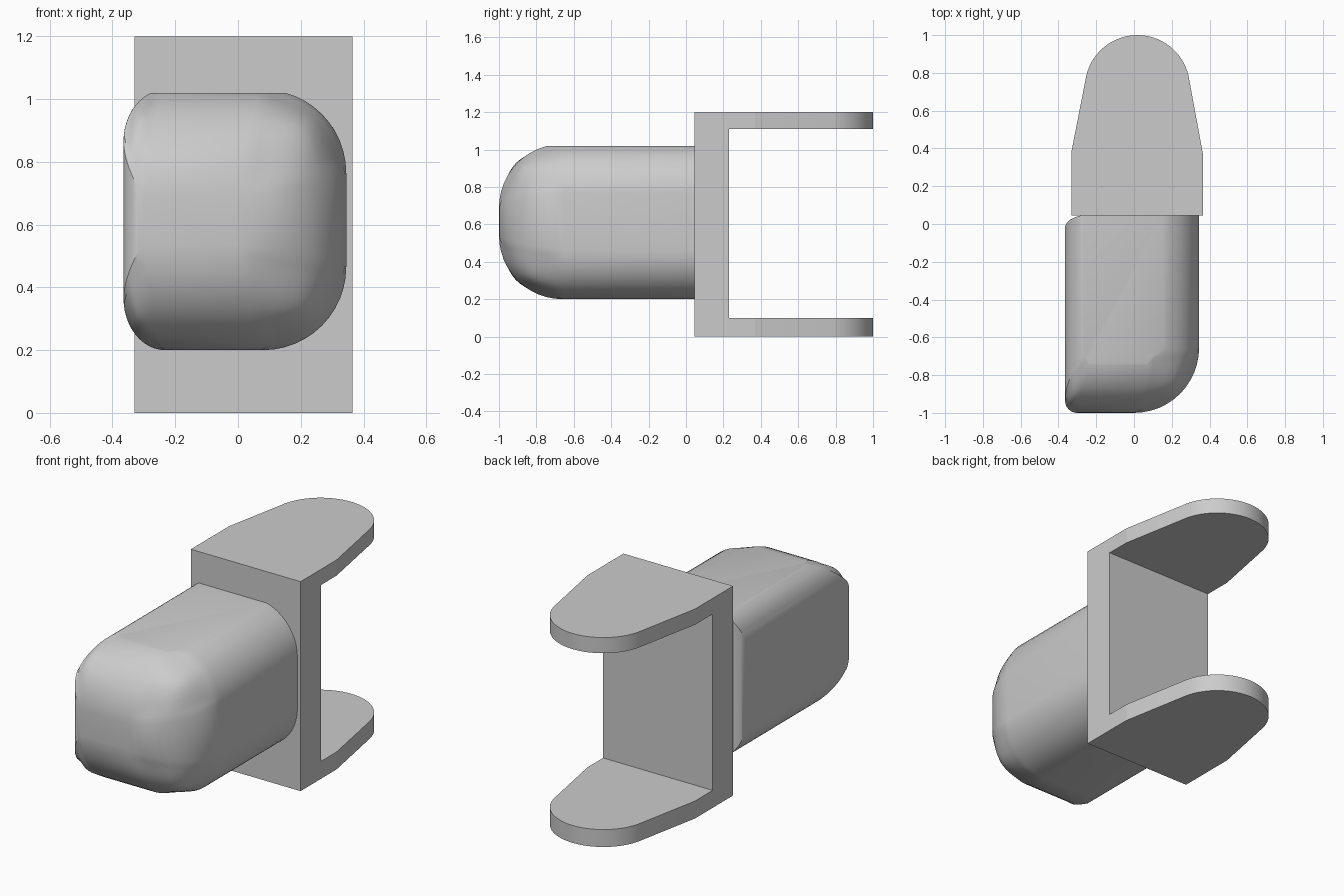
import bpy, bmesh, math
from mathutils import Vector

cube = bpy.data.objects.get("Cube")
if cube:
    bpy.data.objects.remove(cube)

grey = bpy.data.materials.new("plain grey")
grey.use_nodes = True
colour = (0.6, 0.6, 0.6, 1)
grey.diffuse_color = colour
grey.node_tree.nodes["Principled BSDF"].inputs["Base Color"].default_value = colour


def make_object(name, bm):
    bmesh.ops.recalc_face_normals(bm, faces=bm.faces)
    mesh = bpy.data.meshes.new(name)
    bm.to_mesh(mesh)
    bm.free()
    mesh.materials.append(grey)
    obj = bpy.data.objects.new(name, mesh)
    bpy.context.collection.objects.link(obj)
    bpy.ops.object.select_all(action="DESELECT")
    obj.select_set(True)
    bpy.context.view_layer.objects.active = obj
    return obj


def box(low, high):
    bm = bmesh.new()
    bmesh.ops.create_cube(bm, size=1)
    for v in bm.verts:
        v.co = [h if c > 0 else l for c, l, h in zip(v.co, low, high)]
    return bm


# Handle block: each edge has its own rounding radius
LOW, HIGH = Vector((-0.365, -1, 0.2)), Vector((0.345, 0.05, 1.03))
RADII = {
    ("front", "left"): 0.345, ("front", "right"): 0.065, ("back", "right"): 0.07,
    ("front", "top"): 0.34, ("front", "bottom"): 0.34,
    ("top", "left"): 0.265, ("bottom", "left"): 0.265,
    ("top", "right"): 0.165, ("bottom", "right"): 0.165,
}
SIDES = {"left": (0, HIGH), "right": (0, LOW), "front": (1, LOW),
         "back": (1, HIGH), "bottom": (2, LOW), "top": (2, HIGH)}
bm = box(LOW, HIGH)
weight = bm.edges.layers.float.new("bevel_weight_edge")
for edge in bm.edges:
    for pair, radius in RADII.items():
        if all(abs(v.co[axis] - corner[axis]) < 0.001
               for axis, corner in (SIDES[s] for s in pair) for v in edge.verts):
            edge[weight] = radius
block = make_object("handle_block", bm)
bevel = block.modifiers.new("rounding", "BEVEL")
bevel.width = 1
bevel.segments = 12
bevel.limit_method = "WEIGHT"
bevel.use_clamp_overlap = False
bpy.ops.object.modifier_apply(modifier="rounding")

# Flat top plane trimmed across the rounded block
bm = bmesh.new()
bm.from_mesh(block.data)
cut = bmesh.ops.bisect_plane(bm, geom=bm.verts[:] + bm.edges[:] + bm.faces[:],
                             plane_co=(0, 0, 1.02), plane_no=(0, 0, 1), clear_outer=True)
rim = [e for e in cut["geom_cut"] if isinstance(e, bmesh.types.BMEdge)]
bmesh.ops.contextual_create(bm, geom=rim)
bm.to_mesh(block.data)
bm.free()
bpy.ops.object.shade_smooth_by_angle(angle=math.radians(25))

# Bracket outline: straight base, tapering flanks, round tip
outline = [(-0.33, 0.39), (-0.33, 0.045), (0.365, 0.045), (0.365, 0.37)]
for i in range(33):
    a = math.radians(14 + 152 * i / 32)
    outline.append((0.018 + 0.278 * math.cos(a), 0.722 + 0.278 * math.sin(a)))
bm = bmesh.new()
face = bm.faces.new([bm.verts.new((x, y, 0)) for x, y in outline])
top = bmesh.ops.extrude_face_region(bm, geom=[face])["geom"]
bmesh.ops.translate(bm, vec=(0, 0, 1.2),
                    verts=[v for v in top if isinstance(v, bmesh.types.BMVert)])
bracket = make_object("bracket", bm)

# Opening between the two bracket arms
cutter = make_object("bracket_gap_cutter", box((-1, 0.23, 0.1), (1, 1.2, 1.11)))
cutter.hide_render = True
bpy.context.view_layer.objects.active = bracket
gap = bracket.modifiers.new("gap", "BOOLEAN")
gap.operation = "DIFFERENCE"
gap.object = cutter
gap.solver = "EXACT"
bpy.ops.object.modifier_apply(modifier="gap")
bpy.data.objects.remove(cutter)
bpy.ops.object.select_all(action="DESELECT")
bracket.select_set(True)
bpy.ops.object.shade_smooth_by_angle(angle=math.radians(8))
